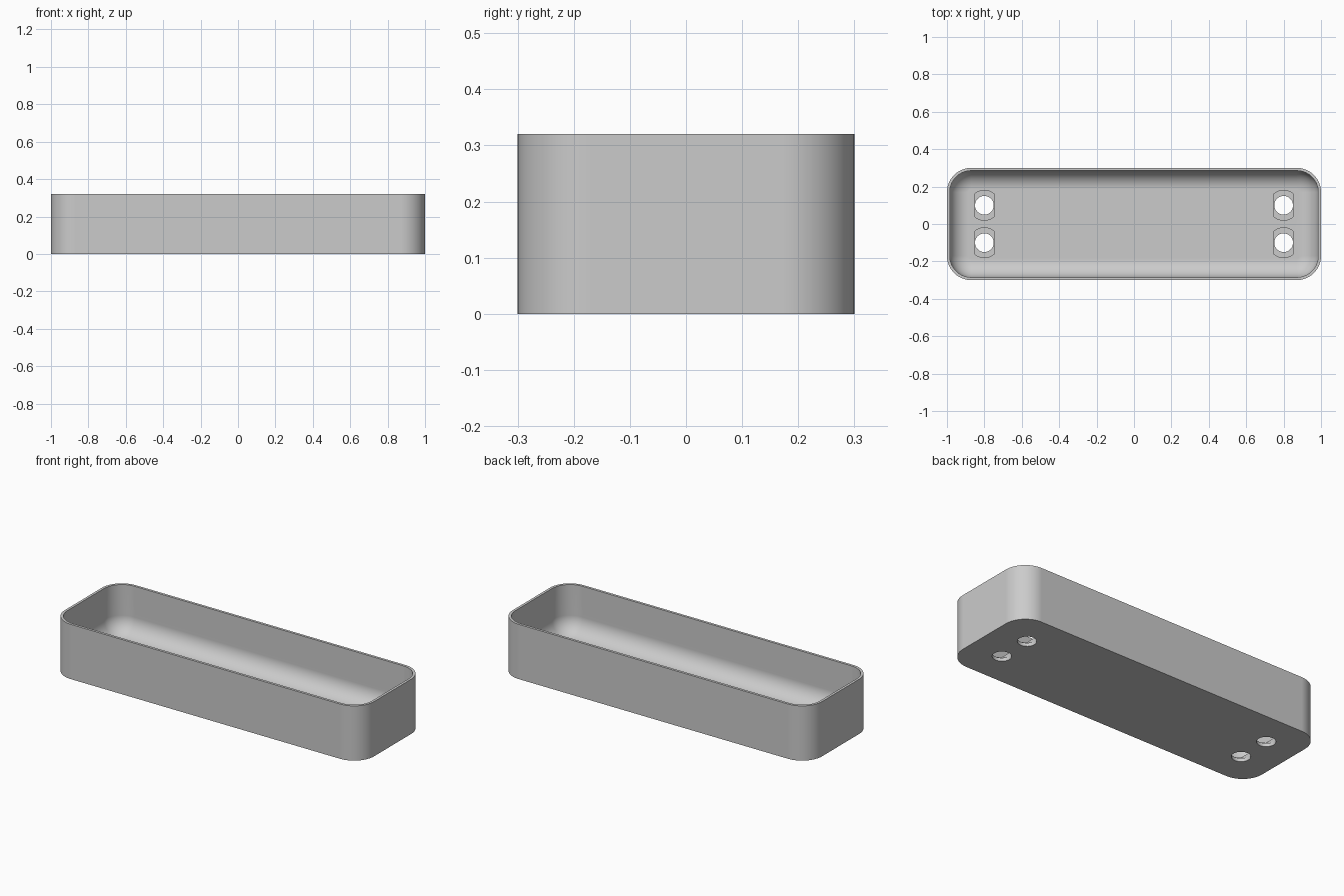
import bpy, bmesh
from math import sin, cos, pi, asin

cube = bpy.data.objects.get("Cube")
if cube:
    bpy.data.objects.remove(cube, do_unlink=True)

HALF_X, HALF_Y, HEIGHT = 1.0, 0.3, 0.32
CORNER, WALL, FLOOR, FILLET = 0.13, 0.015, 0.04, 0.1
HOLE_R, RECESS_R, RECESS_HALF = 0.05, 0.08, 0.0505

grey = bpy.data.materials.new("plain grey")
grey.use_nodes = True
grey.diffuse_color = (0.6, 0.6, 0.6, 1)
grey.node_tree.nodes["Principled BSDF"].inputs["Base Color"].default_value = (0.6, 0.6, 0.6, 1)


def arc(cx, cy, r, start, end, steps):
    return [(cx + r * cos(start + (end - start) * i / steps),
             cy + r * sin(start + (end - start) * i / steps)) for i in range(steps + 1)]


def rounded_outline(inset):
    """Rounded rectangle shrunk by the inset."""
    points = []
    for k, (sx, sy) in enumerate([(1, 1), (-1, 1), (-1, -1), (1, -1)]):
        points += arc(sx * (HALF_X - CORNER), sy * (HALF_Y - CORNER),
                      CORNER - inset, k * pi / 2, (k + 1) * pi / 2, 16)
    return points


def loft(name, sections):
    """Closed solid through a list of (outline, height) sections."""
    bm = bmesh.new()
    rings = [[bm.verts.new((x, y, z)) for x, y in outline] for outline, z in sections]
    n = len(rings[0])
    for a, b in zip(rings, rings[1:]):
        for i in range(n):
            j = (i + 1) % n
            bm.faces.new((a[i], a[j], b[j], b[i]))
    bm.faces.new(rings[0][::-1])
    bm.faces.new(rings[-1])
    bmesh.ops.recalc_face_normals(bm, faces=bm.faces)
    mesh = bpy.data.meshes.new(name)
    bm.to_mesh(mesh)
    bm.free()
    mesh.materials.append(grey)
    obj = bpy.data.objects.new(name, mesh)
    bpy.context.collection.objects.link(obj)
    return obj


# Tray: outer wall, rim, inner wall, rounded inner edge and floor
profile = [(0, 0), (0, HEIGHT), (WALL, HEIGHT)]
profile += [(WALL + FILLET * (1 - cos(t)), FLOOR + FILLET * (1 - sin(t)))
            for t in (i * pi / 24 for i in range(13))]
tray = loft("tray", [(rounded_outline(d), z) for d, z in profile])
bpy.context.view_layer.objects.active = tray
tray.select_set(True)


def cut(outline, bottom, top):
    cutter = loft("cutter", [(outline, bottom), (outline, top)])
    cutter.hide_render = True
    mod = tray.modifiers.new("cut", 'BOOLEAN')
    mod.operation, mod.solver, mod.object = 'DIFFERENCE', 'EXACT', cutter
    bpy.ops.object.modifier_apply(modifier=mod.name)
    bpy.data.objects.remove(cutter, do_unlink=True)


# Four screw holes, each with a flat-sided recess in the floor
spread = asin(RECESS_HALF / RECESS_R)
for x in (-0.8, 0.8):
    for y in (-0.1, 0.1):
        recess = (arc(x, y, RECESS_R, pi / 2 - spread, pi / 2 + spread, 10)
                  + arc(x, y, RECESS_R, 1.5 * pi - spread, 1.5 * pi + spread, 10))
        cut(recess, FLOOR / 2, FLOOR + 0.05)
        cut(arc(x, y, HOLE_R, 0, 2 * pi, 32)[:-1], -0.05, FLOOR + 0.05)

bpy.ops.object.shade_smooth_by_angle(angle=pi / 6)
weighted = tray.modifiers.new("weighted normals", 'WEIGHTED_NORMAL')
weighted.keep_sharp = True
